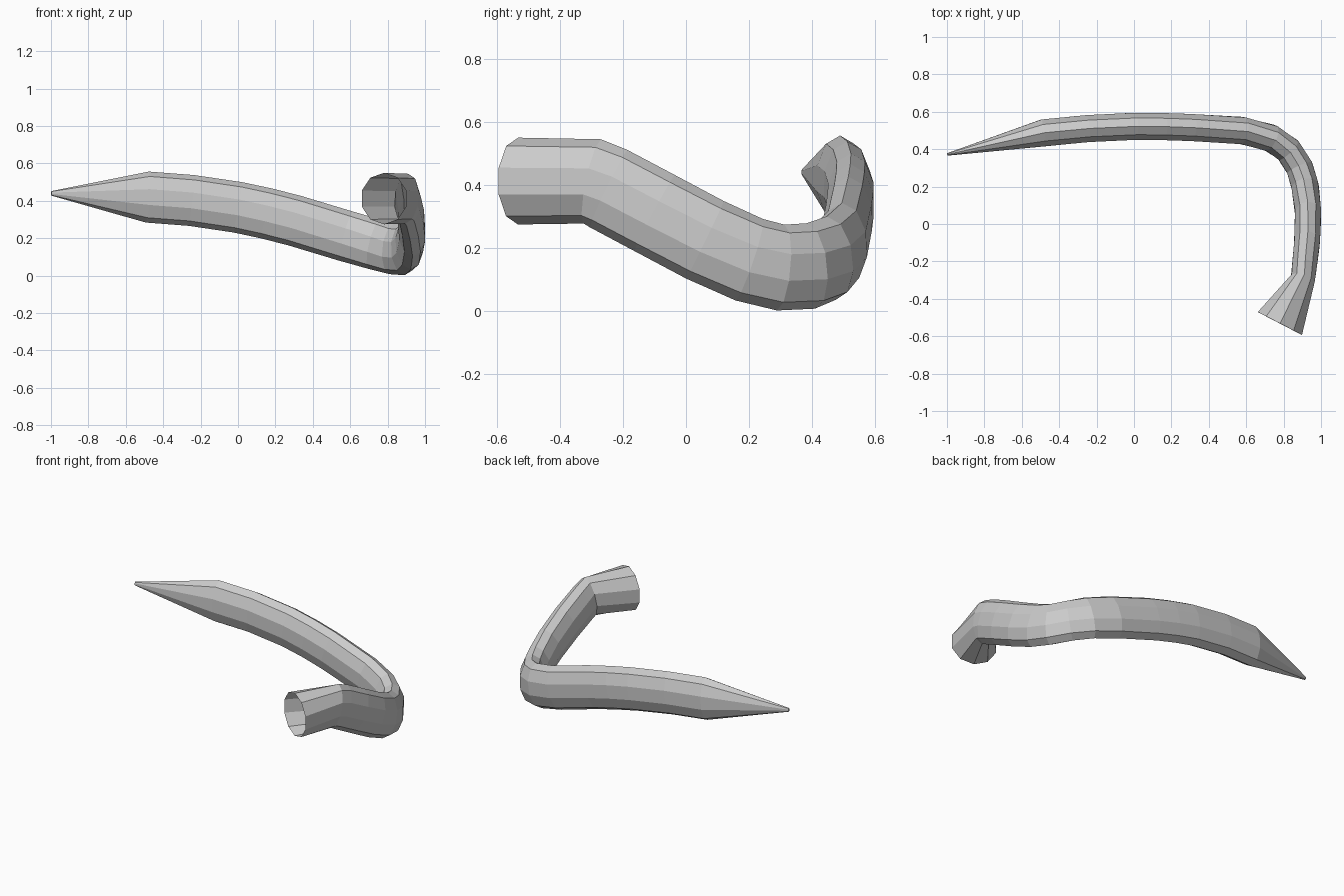
import bpy, bmesh, math
from mathutils import Vector

SIDES = 10

# Path stations: centre x, y, z, half width, half height
PATH = [
    (0.780, -0.532, 0.412, 0.1400, 0.1375),   # open round end
    (0.902, -0.297, 0.411, 0.0680, 0.1365),
    (0.909, -0.245, 0.388, 0.0690, 0.1365),
    (0.925, -0.100, 0.311, 0.0720, 0.1365),
    (0.931, 0.060, 0.226, 0.0730, 0.1365),
    (0.915, 0.200, 0.163, 0.0760, 0.1365),
    (0.886, 0.300, 0.138, 0.0760, 0.1365),
    (0.825, 0.395, 0.143, 0.0760, 0.1365),
    (0.730, 0.460, 0.168, 0.0760, 0.1365),
    (0.575, 0.500, 0.212, 0.0760, 0.1365),
    (0.300, 0.516, 0.295, 0.0760, 0.1365),
    (0.150, 0.521, 0.333, 0.0760, 0.1365),
    (0.000, 0.522, 0.365, 0.0760, 0.1365),
    (-0.250, 0.510, 0.402, 0.0760, 0.1365),
    (-0.485, 0.487, 0.420, 0.0760, 0.1365),
    (-0.998, 0.372, 0.440, 0.0070, 0.0120),   # tip
]


def sweep(name, path, sides):
    """Sweep an upright ellipse of varying size along the path."""
    pts = [Vector(p[:3]) for p in path]
    dirs = [(b - a).normalized() for a, b in zip(pts, pts[1:])]
    bm = bmesh.new()
    rings = []
    for i, (c, p) in enumerate(zip(pts, path)):
        t = (dirs[max(i - 1, 0)] + dirs[min(i, len(dirs) - 1)]).normalized()
        side = t.cross(Vector((0, 0, 1))).normalized()
        up = side.cross(t)
        ring = []
        for k in range(sides):
            a = 2 * math.pi * k / sides
            ring.append(bm.verts.new(c + side * p[3] * math.sin(a) + up * p[4] * math.cos(a)))
        rings.append(ring)
    for r, s in zip(rings, rings[1:]):
        for k in range(sides):
            n = (k + 1) % sides
            bm.faces.new((r[k], r[n], s[n], s[k]))
    # Close the tip, leave the wide end open
    bm.faces.new(rings[-1])
    bmesh.ops.recalc_face_normals(bm, faces=bm.faces)
    mesh = bpy.data.meshes.new(name)
    bm.to_mesh(mesh)
    bm.free()
    obj = bpy.data.objects.new(name, mesh)
    bpy.context.collection.objects.link(obj)
    return obj


# Curved horn-like tube
sweep("curved_horn", PATH, SIDES)
